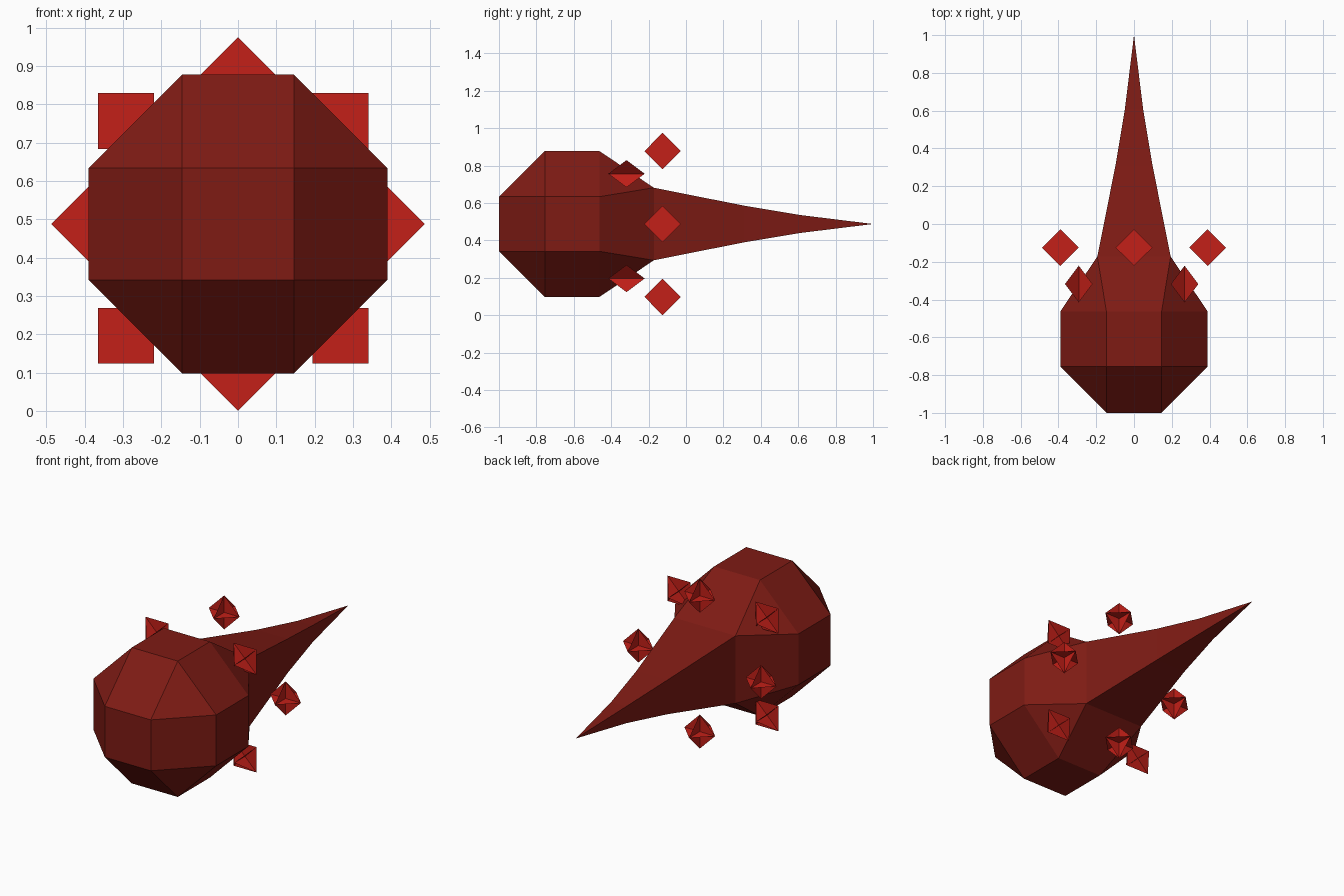
import bpy, bmesh, math
from mathutils import Matrix, Vector

if "Cube" in bpy.data.objects:
    bpy.data.objects.remove(bpy.data.objects["Cube"])

CZ = 0.488            # height of the long axis
A, B = 0.146, 0.39    # short and long offsets of the faceted head


def material(name, rgb):
    m = bpy.data.materials.new(name)
    m.diffuse_color = (*rgb, 1)
    m.use_nodes = True
    m.node_tree.nodes["Principled BSDF"].inputs["Base Color"].default_value = m.diffuse_color
    return m


def finish(bm, name, mat):
    me = bpy.data.meshes.new(name)
    bm.to_mesh(me)
    bm.free()
    me.materials.append(mat)
    ob = bpy.data.objects.new(name, me)
    bpy.context.collection.objects.link(ob)
    return ob


body_red = material("dark_red", (0.21, 0.011, 0.007))
spark_red = material("bright_red", (0.55, 0.014, 0.009))

# Faceted head: square front, two octagon rings, square neck
bm = bmesh.new()
rings = [(-1.0, [(A, A)]), (-0.755, [(A, B), (B, A)]),
         (-0.463, [(A, B), (B, A)]), (-0.172, [(0.194, 0.194)])]
for y, pts in rings:
    for x, z in pts:
        for sx in (-1, 1):
            for sz in (-1, 1):
                bm.verts.new((sx * x, y, CZ + sz * z))
bmesh.ops.convex_hull(bm, input=bm.verts[:])
bmesh.ops.dissolve_limit(bm, angle_limit=math.radians(1),
                         verts=bm.verts[:], edges=bm.edges[:])

# Tapering tail drawn out of the neck face
cap = max(bm.faces, key=lambda f: f.calc_center_median().y)
for y, half in [(0.31, 0.098), (0.61, 0.048), (1.0, 0.0)]:
    cap = bmesh.ops.extrude_discrete_faces(bm, faces=[cap])["faces"][0]
    for v in cap.verts:
        v.co = (math.copysign(half, v.co.x), y, CZ + math.copysign(half, v.co.z - CZ))
bmesh.ops.remove_doubles(bm, verts=bm.verts[:], dist=0.0005)
bmesh.ops.recalc_face_normals(bm, faces=bm.faces[:])
finish(bm, "teardrop_body", body_red)


def spark(name, loc, r, turn):
    """Three crossed diamond planes, turned about y."""
    bm = bmesh.new()
    axes = [Vector((r, 0, 0)), Vector((0, 0.097, 0)), Vector((0, 0, r))]
    for i in range(3):
        u, w = axes[i], axes[(i + 1) % 3]
        bm.faces.new([bm.verts.new(p) for p in (u, w, -u, -w)])
    bmesh.ops.transform(bm, verts=bm.verts[:],
                        matrix=Matrix.Translation(loc) @ Matrix.Rotation(turn, 4, 'Y'))
    finish(bm, name, spark_red)


# Rear ring of sparks on the axes, front ring on the diagonals
for i in range(4):
    t = i * math.pi / 2
    spark(f"rear_spark_{i + 1}",
          (B * math.cos(t), -0.125, CZ + B * math.sin(t)), 0.0975, 0)
    sx, sz = (1, 1, -1, -1)[i], (1, -1, 1, -1)[i]
    spark(f"front_spark_{i + 1}",
          (-0.0125 + 0.28 * sx, -0.318, 0.4765 + 0.28 * sz), 0.103, math.pi / 4)
